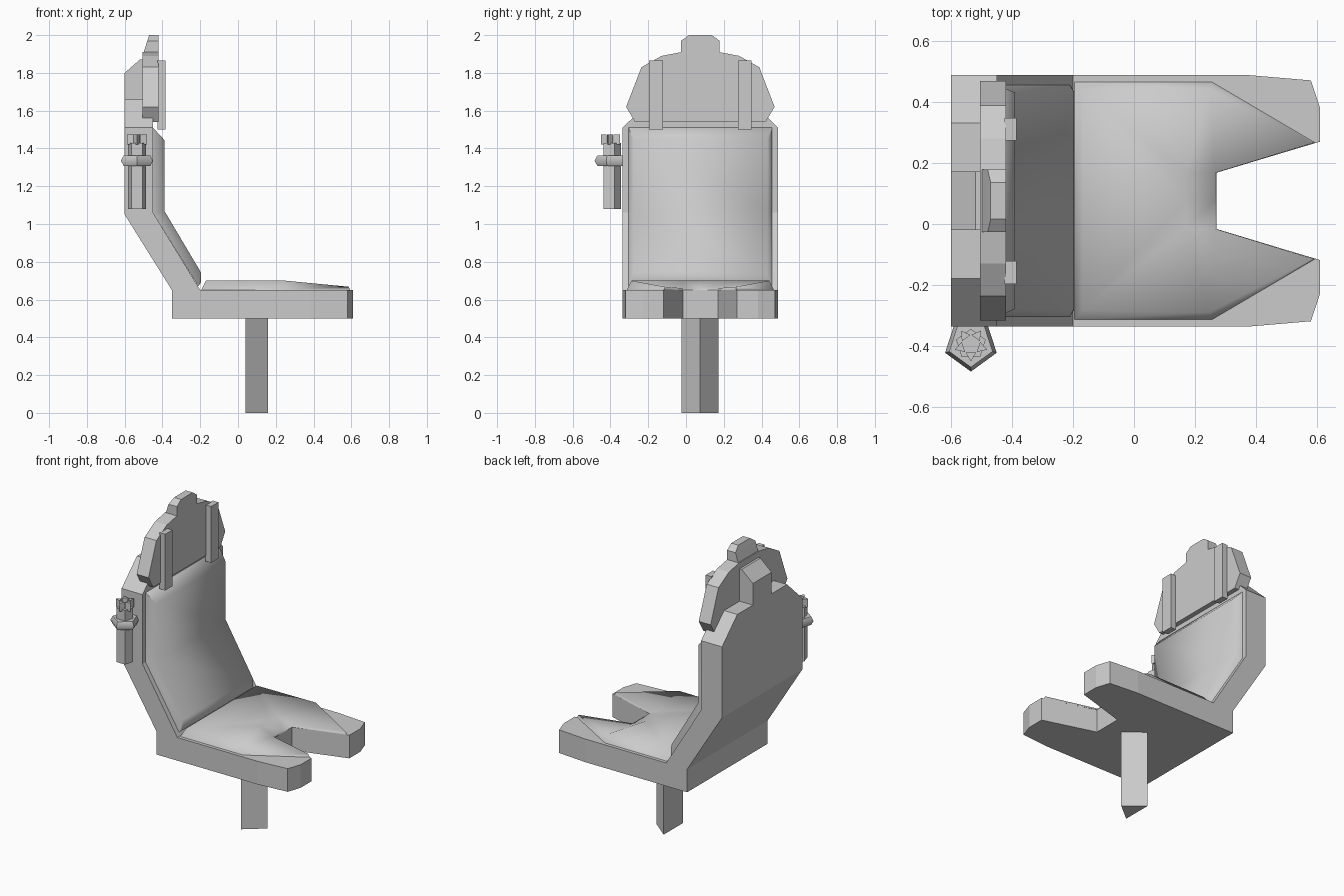
import bpy, bmesh, math
from mathutils import Vector

if "Cube" in bpy.data.objects:
    bpy.data.objects.remove(bpy.data.objects["Cube"])

CY = 0.076  # the seat's own centre line in y


def make(name, verts, faces, smooth=0, mirror=False, loc=(0, CY, 0)):
    me = bpy.data.meshes.new(name)
    me.from_pydata([tuple(v) for v in verts], [], faces)
    bm = bmesh.new()
    bm.from_mesh(me)
    bmesh.ops.recalc_face_normals(bm, faces=bm.faces)
    bm.to_mesh(me)
    bm.free()
    ob = bpy.data.objects.new(name, me)
    bpy.context.collection.objects.link(ob)
    ob.location = loc
    if mirror:
        m = ob.modifiers.new("mirror", 'MIRROR')
        m.use_axis = (False, True, False)
    if smooth:
        bpy.ops.object.select_all(action='DESELECT')
        bpy.context.view_layer.objects.active = ob
        ob.select_set(True)
        bpy.ops.object.shade_smooth_by_angle(angle=math.radians(smooth))
    return ob


def loft(name, rings, **kw):
    """Bridge equal-sized rings of points and cap both ends."""
    n = len(rings[0])
    verts = [p for r in rings for p in r]
    faces = [(k * n + i, k * n + (i + 1) % n, (k + 1) * n + (i + 1) % n, (k + 1) * n + i)
             for k in range(len(rings) - 1) for i in range(n)]
    faces += [tuple(range(n)), tuple(range((len(rings) - 1) * n, len(rings) * n))]
    return make(name, verts, faces, **kw)


def section(bx, bz, bh, fx, fz, fh):
    """Four-point ring: rear edge (x, z, half width) and front edge."""
    return [(bx, -bh, bz), (fx, -fh, fz), (fx, fh, fz), (bx, bh, bz)]


def both(half):
    """Complete a half outline (u, v) by mirroring v."""
    return half + [(u, -v) for u, v in reversed(half)]


def poly(n, r, z, cx=0, cy=0, turn=0.0):
    return [(cx + r * math.cos(turn + i * math.tau / n),
             cy + r * math.sin(turn + i * math.tau / n), z) for i in range(n)]


# seat base with leg notch
outline = both([(-.35, .412), (.38, .412), (.58, .395), (.61, .305),
                (.61, .194), (.27, .093)])
loft("seat_base", [[(x, y, z) for x, y in outline] for z in (.5, .65)])

# seat cushion, dipping at the notch
half = [(-.195, 0, .65), (-.195, .39, .65), (.255, .39, .65), (.595, .19, .65),
        (.27, .092, .65), (.27, 0, .65),
        (-.17, 0, .70), (-.17, .36, .70), (.25, .365, .70), (.585, .19, .668),
        (.265, .092, .66), (.265, 0, .66), (.17, .09, .70), (.17, 0, .70)]
make("seat_cushion", half,
     [(0, 1, 7, 6), (1, 2, 8, 7), (2, 3, 9, 8), (3, 4, 10, 9), (4, 5, 11, 10),
      (6, 13, 12, 8, 7), (8, 12, 10, 9), (12, 13, 11, 10)], smooth=80, mirror=True)

# backrest shell with stepped shoulders and rear tab
loft("backrest", [
    section(-.35, .65, .412, -.20, .65, .412),
    section(-.60, 1.05, .412, -.45, 1.06, .412),
    section(-.60, 1.51, .412, -.45, 1.51, .412),
    section(-.60, 1.66, .255, -.45, 1.66, .255),
    section(-.60, 1.66, .096, -.45, 1.66, .096),
    section(-.60, 1.80, .096, -.45, 1.80, .096),
    section(-.52, 1.87, .096, -.45, 1.87, .096)])

# back cushion
loft("back_cushion", [
    section(-.45, 1.51, .38, -.45, 1.51, .38),
    section(-.45, 1.50, .38, -.39, 1.445, .355),
    section(-.45, 1.06, .38, -.39, 1.07, .355),
    section(-.21, .67, .38, -.197, .745, .355),
    section(-.21, .67, .38, -.197, .69, .36)], smooth=80)

# headrest panel, outline given as (z, y)
panel = both([(1.54, .345), (1.62, .393), (1.83, .312), (1.89, .205), (1.91, .10)])
loft("headrest", [[(x, y, z) for z, y in panel] for x in (-.505, -.42)])

# crest on top of the headrest
loft("headrest_crest", [section(-.505, z0, w, -.42, z0, w) if b == 0 else
                        section(-.505 + b, z0, w, -.42, z0, w)
                        for z0, w, b in ((1.89, .102, 0), (1.97, .102, .025), (2.0, .06, .035))])

# headrest bars
for side, name in ((-1, "left"), (1, "right")):
    y = side * .235
    loft("headrest_bar_" + name,
         [[(-.425, y - .037, z), (-.385, y - .037, z), (-.385, y + .037, z), (-.425, y + .037, z)]
          for z in (1.5, 1.865)])

# three-sided stretched support post
tri = [(.16, -.002), (.04, .096), (.04, -.1)]
loft("support_post", [[(x, y, z) for x, y in tri] for z in (0, .5)], smooth=0)

# side handle: five-sided grip, collar and crown
HX, HY = -.535, -.395
up, down = math.pi / 2, -math.pi / 2
loft("handle_grip", [poly(5, .051, z, turn=up) for z in (1.08, 1.43)], loc=(HX, HY, 0))

ring = []
for i in range(5):
    a = down + i * math.tau / 5
    ring.append([((.06 + .029 * math.cos(b)) * math.cos(a),
                  (.06 + .029 * math.cos(b)) * math.sin(a), .031 * math.sin(b))
                 for b in (j * math.tau / 6 for j in range(6))])
verts = [p for r in ring for p in r]
faces = [(k * 6 + i, k * 6 + (i + 1) % 6, (k + 1) % 5 * 6 + (i + 1) % 6, (k + 1) % 5 * 6 + i)
         for k in range(5) for i in range(6)]
make("handle_collar", verts, faces, smooth=65, loc=(HX, HY, 1.335))

for i in range(5):
    a = down + i * math.tau / 5
    loft("handle_tooth_%d" % (i + 1),
         [poly(3, .02, z, .036 * math.cos(a), .036 * math.sin(a), a) for z in (1.42, 1.475)],
         loc=(HX, HY, 0))
